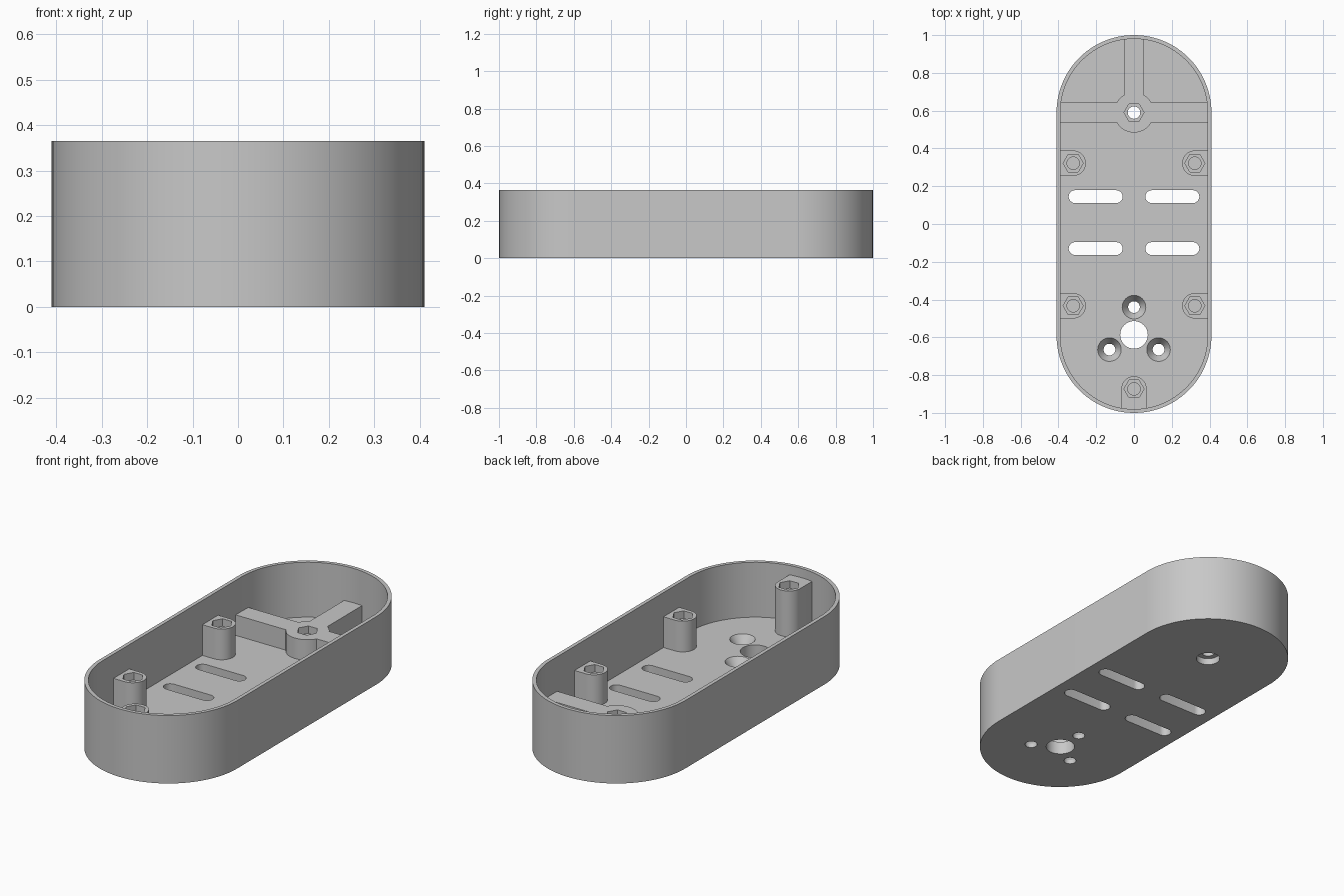
import bpy, bmesh, math

cube = bpy.data.objects.get("Cube")
if cube:
    bpy.data.objects.remove(cube, do_unlink=True)

grey = bpy.data.materials.new("plain grey")
grey.use_nodes = True
grey.diffuse_color = (0.58, 0.58, 0.58, 1)
grey.node_tree.nodes["Principled BSDF"].inputs["Base Color"].default_value = (0.58, 0.58, 0.58, 1)

FLOOR = 0.07      # top of the floor
HEIGHT = 0.365    # top of the wall
END = 0.59        # centre of the rounded ends
BORE = 0.033      # screw hole radius
HEX = 0.053       # nut pocket corner radius


def arc(cx, cy, r, start, stop, n):
    """Points along an arc, angles in degrees."""
    return [(cx + r * math.cos(math.radians(start + (stop - start) * i / n)),
             cy + r * math.sin(math.radians(start + (stop - start) * i / n)))
            for i in range(n + 1)]


def circle(cx, cy, r, n=40):
    return arc(cx, cy, r, 0, 360, n)[:-1]


def slot(cx, cy, half_len, r, n=12):
    d = half_len - r
    return arc(cx + d, cy, r, -90, 90, n) + arc(cx - d, cy, r, 90, 270, n)


def stadium(r, n=48):
    return arc(0, END, r, 0, 180, n) + arc(0, -END, r, 180, 360, n)


def loft(name, low, z0, high, z1):
    """Closed solid between two outlines with equal point counts."""
    bm = bmesh.new()
    a = [bm.verts.new((x, y, z0)) for x, y in low]
    b = [bm.verts.new((x, y, z1)) for x, y in high]
    bm.faces.new(a[::-1])
    bm.faces.new(b)
    for i in range(len(a)):
        j = (i + 1) % len(a)
        bm.faces.new((a[i], a[j], b[j], b[i]))
    bmesh.ops.recalc_face_normals(bm, faces=bm.faces)
    mesh = bpy.data.meshes.new(name)
    bm.to_mesh(mesh)
    bm.free()
    mesh.materials.append(grey)
    obj = bpy.data.objects.new(name, mesh)
    bpy.context.collection.objects.link(obj)
    return obj


def prism(name, outline, z0, z1):
    return loft(name, outline, z0, outline, z1)


def select(obj):
    bpy.ops.object.select_all(action='DESELECT')
    obj.select_set(True)
    bpy.context.view_layer.objects.active = obj


def carve(obj, cutters):
    """Subtract every cutter, then shade smooth with sharp edges."""
    select(obj)
    for cutter in cutters:
        cutter.hide_render = True
        mod = obj.modifiers.new("cut", 'BOOLEAN')
        mod.operation = 'DIFFERENCE'
        mod.solver = 'EXACT'
        mod.object = cutter
        bpy.ops.object.modifier_apply(modifier=mod.name)
        bpy.data.objects.remove(cutter, do_unlink=True)
    select(obj)
    bpy.ops.object.shade_smooth_by_angle(angle=math.radians(30))


# Tray: rounded outer body, hollow inside
tray = prism("tray", stadium(0.41), 0, HEIGHT)
cuts = [prism("hollow", stadium(0.39), FLOOR, HEIGHT + 0.1)]

# Four long slots in the floor
for side in (-1, 1):
    for y in (0.145, -0.13):
        cuts.append(prism("slot_cut", slot(side * 0.203, y, 0.143, 0.034), -0.1, 0.2))

# Large round hole with three countersunk holes around it
cuts.append(prism("large_hole_cut", circle(0, -0.587, 0.073), -0.1, 0.2))
for angle in (90, 210, 330):
    x = 0.15 * math.cos(math.radians(angle))
    y = -END + 0.15 * math.sin(math.radians(angle))
    cuts.append(prism("screw_cut", circle(x, y, 0.031), -0.1, 0.2))
    cuts.append(loft("countersink_cut", circle(x, y, 0.031), 0.022,
                     circle(x, y, 0.063), FLOOR + 0.001))

# Hole below the hub, with a counterbore from underneath
cuts.append(prism("hub_hole_cut", circle(0, END, BORE), -0.1, 0.2))
cuts.append(prism("counterbore_cut", circle(0, END, 0.06), -0.1, 0.035))
carve(tray, cuts)


def nut_pocket(x, y, top, bottom):
    """Hexagonal pocket over a round bore."""
    return [prism("hex_cut", circle(x, y, HEX, 6), top - 0.04, top + 0.1),
            prism("bore_cut", circle(x, y, BORE), bottom, top + 0.05)]


# T-shaped rib with a round hub
w, r = 0.053, 0.106
t = math.degrees(math.asin(w / r))
outline = [(-0.4, END - w)] + arc(0, END, r, 180 + t, 360 - t, 24)
outline += [(0.4, END - w), (0.4, END + w)] + arc(0, END, r, t, 90 - t, 8)
outline += [(w, 0.985), (-w, 0.985)] + arc(0, END, r, 90 + t, 180 - t, 8)
outline += [(-0.4, END + w)]
rib = prism("hub_rib", outline, FLOOR - 0.002, 0.18)
carve(rib, nut_pocket(0, END, 0.18, 0))


def post(name, x, y, facing, reach, top):
    """Post with a round front, run back square into the wall."""
    pr = 0.067
    c, s = math.cos(math.radians(facing)), math.sin(math.radians(facing))
    pts = arc(x, y, pr, facing - 90, facing + 90, 24)
    pts += [(x - c * reach - s * pr, y - s * reach + c * pr),
            (x - c * reach + s * pr, y - s * reach - c * pr)]
    carve(prism(name, pts, FLOOR - 0.002, top), nut_pocket(x, y, top, 0.1))


# Side posts and the taller front post
for side, label in ((1, "left"), (-1, "right")):
    for y, place in ((0.322, "back"), (-0.433, "front")):
        post(f"{place}_{label}_post", side * 0.322, y, 180 if side > 0 else 0, 0.078, 0.235)
post("front_middle_post", 0, -0.873, 90, 0.112, 0.315)
